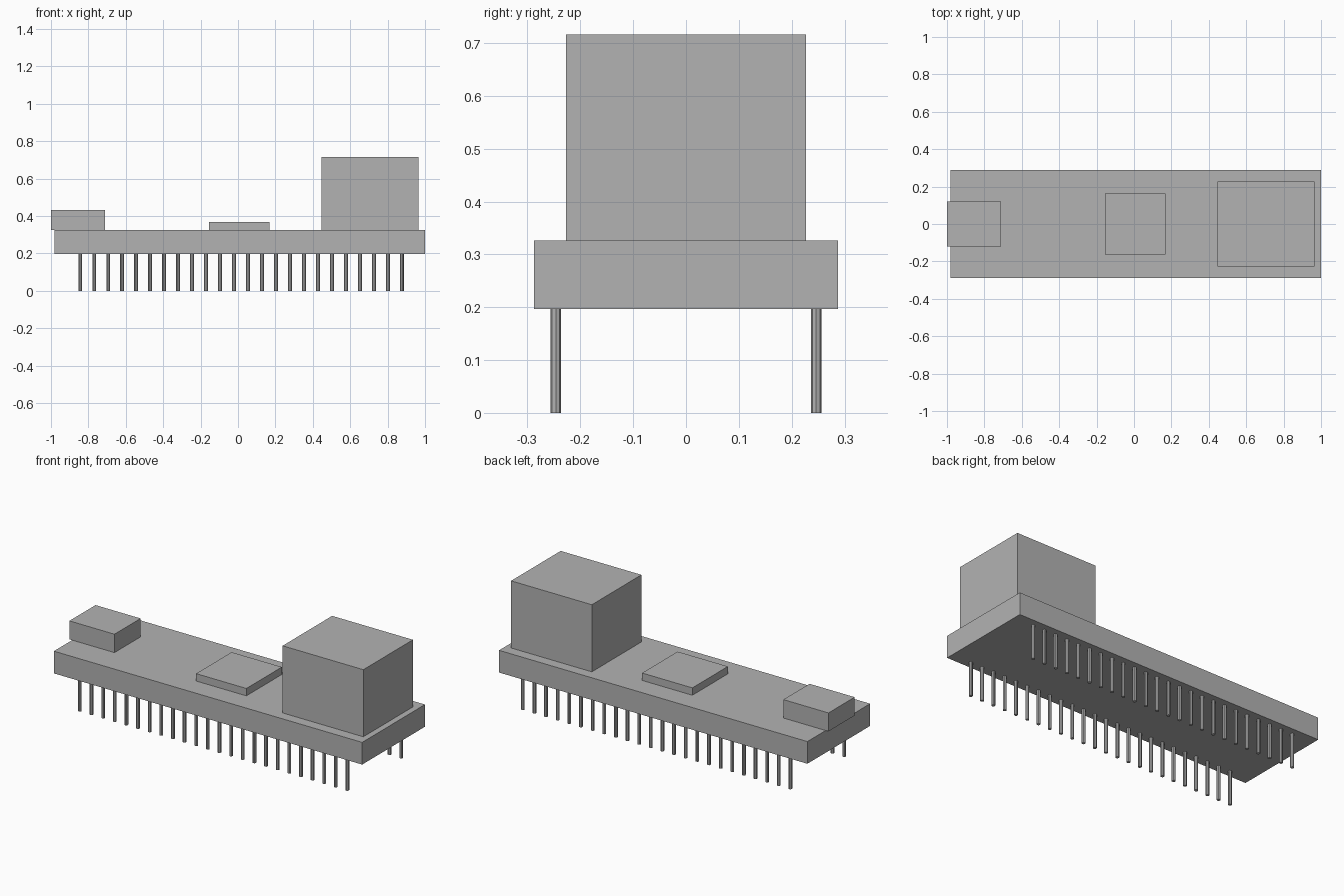
import bpy
import bmesh
from mathutils import Matrix, Vector

cube = bpy.data.objects.get("Cube")
if cube:
    bpy.data.objects.remove(cube)

grey = bpy.data.materials.new("plain_grey")
grey.use_nodes = True
colour = (0.45, 0.45, 0.45, 1)
grey.diffuse_color = colour
grey.node_tree.nodes["Principled BSDF"].inputs["Base Color"].default_value = colour


def add_object(name, bm):
    mesh = bpy.data.meshes.new(name)
    bm.to_mesh(mesh)
    bm.free()
    mesh.materials.append(grey)
    obj = bpy.data.objects.new(name, mesh)
    bpy.context.collection.objects.link(obj)
    return obj


def box(name, x0, x1, half_y, z0, z1):
    bm = bmesh.new()
    bmesh.ops.create_cube(bm, size=1)
    bmesh.ops.scale(bm, vec=(x1 - x0, 2 * half_y, z1 - z0), verts=bm.verts)
    bmesh.ops.translate(bm, vec=((x0 + x1) / 2, 0, (z0 + z1) / 2), verts=bm.verts)
    return add_object(name, bm)


BOARD_BOTTOM, BOARD_TOP = 0.197, 0.326
PIN_COUNT, FIRST_PIN, PITCH = 24, -0.844, 0.0748

# Circuit board and the parts mounted on it
box("circuit_board", -0.982, 1.0, 0.288, BOARD_BOTTOM, BOARD_TOP)
box("cable_socket", -1.0, -0.71, 0.12, BOARD_TOP, 0.433)
box("processor_chip", -0.155, 0.168, 0.163, BOARD_TOP, 0.369)
box("tall_connector", 0.446, 0.965, 0.2275, BOARD_TOP, 0.716)


# A row of slim eight-sided pins along each long edge
def pin_row(name, y):
    bm = bmesh.new()
    for i in range(PIN_COUNT):
        place = Vector((FIRST_PIN + i * PITCH, y, BOARD_BOTTOM / 2))
        bmesh.ops.create_cone(bm, cap_ends=True, segments=8, radius1=0.01, radius2=0.01,
                              depth=BOARD_BOTTOM, matrix=Matrix.Translation(place))
    return add_object(name, bm)


pin_row("front_pins", -0.2465)
pin_row("back_pins", 0.2465)
